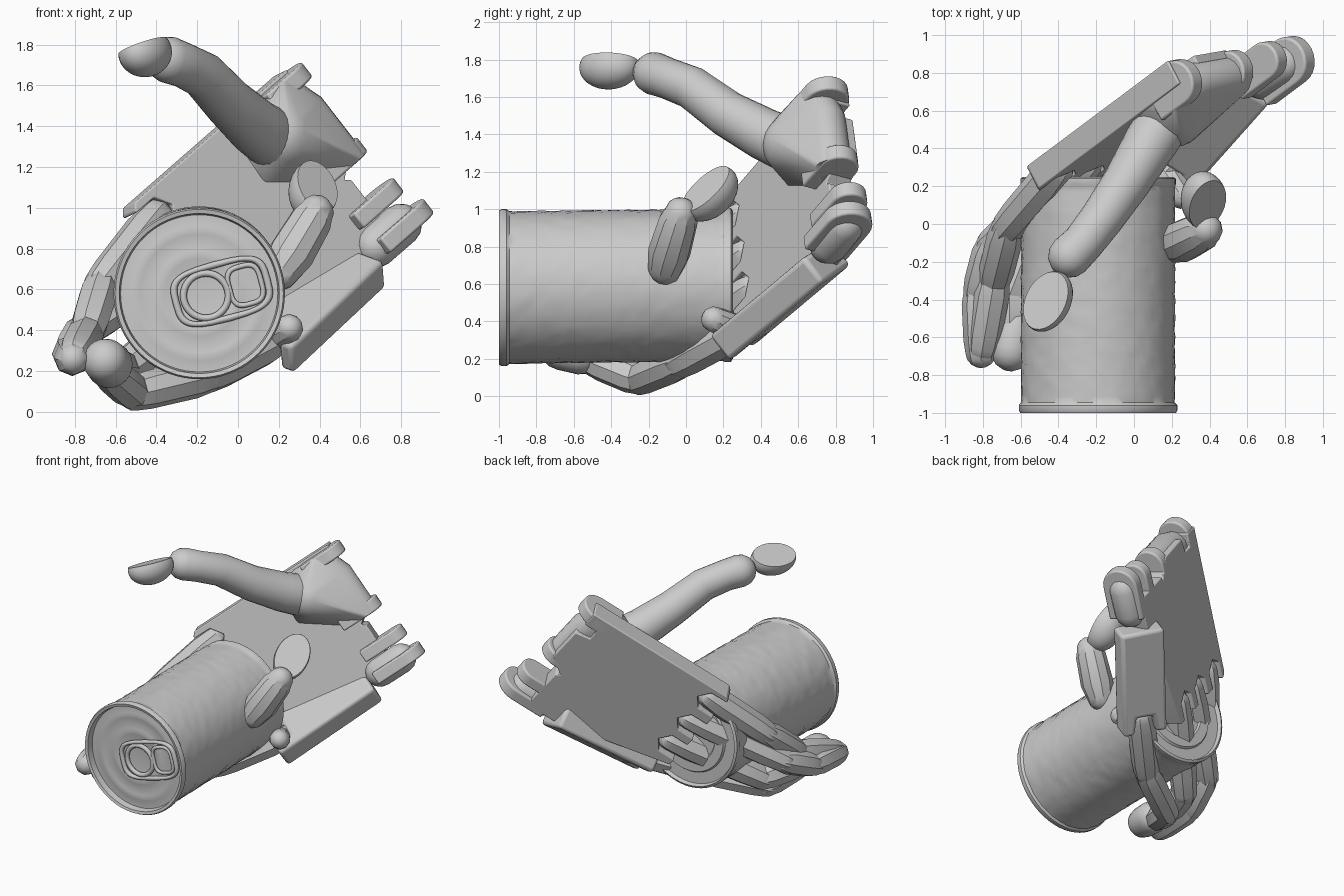
import bpy, bmesh, math, random
from mathutils import Vector as V, Matrix

random.seed(4)
cube = bpy.data.objects.get("Cube")
if cube:
    bpy.data.objects.remove(cube)

grey = bpy.data.materials.new("light_grey")
grey.use_nodes = True
grey.diffuse_color = (0.6, 0.6, 0.6, 1)
grey.node_tree.nodes["Principled BSDF"].inputs["Base Color"].default_value = (0.6, 0.6, 0.6, 1)


def finish(name, bm, angle=35, bevel=0):
    bmesh.ops.recalc_face_normals(bm, faces=bm.faces)
    mesh = bpy.data.meshes.new(name)
    bm.to_mesh(mesh)
    bm.free()
    ob = bpy.data.objects.new(name, mesh)
    bpy.context.collection.objects.link(ob)
    mesh.materials.append(grey)
    bpy.ops.object.select_all(action="DESELECT")
    ob.select_set(True)
    bpy.context.view_layer.objects.active = ob
    bpy.ops.object.shade_smooth_by_angle(angle=math.radians(angle))
    if bevel:
        mod = ob.modifiers.new("rounded_edges", "BEVEL")
        mod.width, mod.segments, mod.limit_method = bevel, 3, "ANGLE"
    return ob


def frame(origin, length, normal):
    """Axes: x along the hand to the wrist, y across it, z out of its back."""
    s, n = V(length).normalized(), V(normal)
    n = (n - s * n.dot(s)).normalized()
    return Matrix.Translation(origin) @ Matrix((s, n.cross(s), n)).transposed().to_4x4()


def slab(name, outline, lo, hi, mat, bevel=0.02):
    bm = bmesh.new()
    face = bm.faces.new([bm.verts.new((s, t, lo)) for s, t in outline])
    new = bmesh.ops.extrude_face_region(bm, geom=[face])["geom"]
    bmesh.ops.translate(bm, verts=[v for v in new if isinstance(v, bmesh.types.BMVert)], vec=(0, 0, hi - lo))
    bm.transform(mat)
    return finish(name, bm, bevel=bevel)


def loft(bm, rings):
    for a, b in zip(rings, rings[1:]):
        for i in range(len(a)):
            j = (i + 1) % len(a)
            bm.faces.new((a[i], a[j], b[j], b[i]))
    bm.faces.new(rings[0])
    bm.faces.new(rings[-1])


def limb(name, points, radii, sides=24, angle=60):
    """Tube through the points with domed ends."""
    pts = [V(p) for p in points]
    a, b = (pts[0] - pts[1]).normalized(), (pts[-1] - pts[-2]).normalized()
    dome = [math.radians(x) for x in (25, 50, 75)]
    path = [(pts[0] + a * radii[0] * math.sin(x), radii[0] * math.cos(x)) for x in reversed(dome)]
    path += list(zip(pts, radii))
    path += [(pts[-1] + b * radii[-1] * math.sin(x), radii[-1] * math.cos(x)) for x in dome]
    bm, rings = bmesh.new(), []
    for i, (p, r) in enumerate(path):
        d = path[min(i + 1, len(path) - 1)][0] - path[max(i - 1, 0)][0]
        q = d.to_track_quat("Z", "X")
        rings.append([bm.verts.new(p + q @ V((r * math.cos(k * math.tau / sides), r * math.sin(k * math.tau / sides), 0)))
                      for k in range(sides)])
    loft(bm, rings)
    return finish(name, bm, angle)


def fingertip(name, centre, axis, flat, radii):
    """Half-ellipsoid pad with a flat cut face."""
    bm = bmesh.new()
    bmesh.ops.create_uvsphere(bm, u_segments=32, v_segments=20, radius=1)
    bmesh.ops.scale(bm, verts=bm.verts, vec=radii)
    geom = bm.verts[:] + bm.edges[:] + bm.faces[:]
    cut = bmesh.ops.bisect_plane(bm, geom=geom, plane_co=(0, 0, radii[2] * 0.3), plane_no=(0, 0, 1), clear_outer=True)
    bmesh.ops.contextual_create(bm, geom=[e for e in cut["geom_cut"] if isinstance(e, bmesh.types.BMEdge)])
    bm.transform(frame(centre, axis, flat))
    return finish(name, bm)


# Main palm plate with knuckle slots and wrist notches
palm = frame((-0.585, 0.295, 0.98), (0.655, 0.49, 0.573), (-0.47, 0.847, -0.249))
slots = (0.13, 0.38, 0.62)
outline = [(1.16, 0), (0.03, 0), (0, 0.03)]
for t in slots:
    outline += [(0, t - 0.085), (0.13, t - 0.085), (0.19, t), (0.13, t + 0.085), (0, t + 0.085)]
outline += [(0, 0.76), (0.85, 0.97), (1.07, 0.97), (1.07, 0.62), (1.04, 0.6), (1.17, 0.5), (1.17, 0.22),
            (1.06, 0.2), (1.06, 0.12), (1.16, 0.12)]
slab("palm_plate", outline, -0.14, 0, palm)

# Thumb mount: smooth hull from the thumb root to the rounded wrist edge
bm = bmesh.new()
bmesh.ops.create_icosphere(bm, subdivisions=3, radius=0.165, matrix=Matrix.Translation((0.87, 0.23, -0.2)))
for k in range(9):
    a = math.radians(-90 + 22.5 * k)
    for s, t in ((1.03, 0.02), (1.1, 0.21), (1.1, 0.56)):
        bm.verts.new((s + 0.11 * math.cos(a), t, -0.13 + 0.11 * math.sin(a)))
for s, t in ((0.68, 0.08), (0.66, 0.36), (0.95, 0.57), (0.8, 0.02)):
    bm.verts.new((s, t, -0.1))
hull = bmesh.ops.convex_hull(bm, input=bm.verts[:])
inside = {v for v in hull["geom_interior"] + hull["geom_unused"] if isinstance(v, bmesh.types.BMVert)}
bmesh.ops.delete(bm, geom=list(inside), context="VERTS")
bm.transform(palm)
finish("thumb_mount", bm, 50)

# Rounded wrist lugs
turn = Matrix(((1, 0, 0), (0, 0, 1), (0, 1, 0))).to_4x4()
for i, (t, r, end) in enumerate(((0.06, 0.12, 1.125), (0.52, 0.11, 1.13), (0.79, 0.1, 1.17), (0.96, 0.13, 1.18))):
    arc = [(end + r * math.cos(x), -r + r * math.sin(x))
           for x in (math.radians(-90 + 15 * k) for k in range(13))]
    slab(f"wrist_lug_{i + 1}", [(0.93, -2 * r)] + arc + [(0.93, 0)], t - 0.045, t + 0.045, palm @ turn, 0.012)

# Folding side plate of the palm
side = frame((0.275, 0.225, 0.185), (0.564, 0.633, 0.529), (0.06, 0.6, -0.78))
slab("side_plate", [(0, 0), (0, -0.08), (0.13, -0.1), (0.13, -0.22), (0, -0.24), (0, -0.32),
                    (0.8, -0.32), (0.8, 0)], -0.17, 0, side, 0.025)
limb("side_plate_hinge", [palm @ V((0.96, 0.95, -0.12)), palm @ V((1.14, 0.95, -0.125))], [0.105, 0.105])

# Fingers, each a chain of tapered faceted links
knuckles = [palm @ V((0.1, t, -0.08)) for t in slots]
fingers = {
    "upper_finger": [knuckles[0], (-0.67, -0.02, 0.62), (-0.74, -0.3, 0.39), (-0.8, -0.65, 0.28)],
    "middle_finger": [knuckles[1], (-0.75, -0.11, 0.4), (-0.82, -0.36, 0.29), (-0.81, -0.68, 0.26)],
    "lower_finger": [knuckles[2], (-0.56, -0.12, 0.21), (-0.66, -0.38, 0.23), (-0.66, -0.55, 0.25)],
    "bottom_finger": [side @ V((0.08, -0.16, -0.1)), (-0.14, -0.03, 0.18), (-0.51, -0.25, 0.09), (-0.63, -0.5, 0.19)],
}
for name, joints in fingers.items():
    for i, (p, q) in enumerate(zip(joints, joints[1:])):
        r = 0.1 - 0.003 * i
        p, q = V(p), V(q)
        limb(f"{name}_link_{i + 1}", [p, p.lerp(q, 0.2), p.lerp(q, 0.8), q],
             [r * 0.88, r, r * 0.97, r * 0.88], 8, 30)
limb("bottom_fingertip", [(-0.63, -0.56, 0.23), (-0.65, -0.67, 0.25)], [0.115, 0.11])
limb("bottom_knuckle", [side @ V((0.06, -0.16, -0.12)), (0.25, 0.15, 0.41)], [0.08, 0.07], 10, 30)

# Curled finger on the far side
limb("curled_finger_link", [(0.21, -0.11, 0.69), (0.26, -0.09, 0.77), (0.36, -0.04, 0.94), (0.38, -0.03, 0.975)],
     [0.095, 0.115, 0.105, 0.09], 10, 30)
fingertip("curled_fingertip", (0.37, 0.125, 1.085), (0.0, 0.72, 0.68), (0.45, -0.55, 0.5), (0.175, 0.12, 0.13))

# Thumb
limb("thumb", [(0.18, 0.58, 1.33), (0.08, 0.42, 1.4), (-0.04, 0.22, 1.51), (-0.17, 0.03, 1.65),
               (-0.27, -0.1, 1.7), (-0.34, -0.17, 1.725)], [0.15, 0.14, 0.125, 0.115, 0.11, 0.115])
fingertip("thumb_tip", (-0.455, -0.41, 1.76), (0.45, 0.88, 0.05), (-0.35, 0.15, 0.92), (0.17, 0.12, 0.12))

# Can: lathed body, rims and ribbed ends, with a slightly dented wall
lid = [(0.01, -0.95), (0.17, -0.95), (0.19, -0.956), (0.21, -0.95), (0.29, -0.95), (0.31, -0.956),
       (0.33, -0.95), (0.385, -0.95), (0.392, -0.995), (0.412, -1), (0.42, -0.985), (0.42, -0.96)]
rows = 36
wall = [(0.407, -0.945 + 1.145 * k / rows) for k in range(rows + 1)]
base = [(0.412, 0.21), (0.412, 0.24), (0.395, 0.25), (0.385, 0.22), (0.3, 0.22), (0.29, 0.235),
        (0.22, 0.235), (0.21, 0.22), (0.01, 0.22)]
bm, rings, around = bmesh.new(), [], 72
for r, y in lid + wall + base:
    ring = []
    for k in range(around):
        a = math.tau * k / around
        rr = r + (random.uniform(-0.003, 0.003) if (r, y) in wall else 0)
        sag = 0.012 * (y + 1)
        ring.append(bm.verts.new((-0.19 + rr * math.cos(a), y, 0.58 + sag + rr * math.sin(a))))
    rings.append(ring)
loft(bm, rings)
finish("can", bm)


# Pull tab made from bent wire loops
def loop(name, cx, cz, hw, hh, power, thick):
    pts = []
    tilt = Matrix.Rotation(math.radians(15), 2)
    for k in range(40):
        a = math.tau * k / 40
        c, s = math.cos(a), math.sin(a)
        u = math.copysign(abs(c) ** power, c) * hw
        w = math.copysign(abs(s) ** power, s) * hh
        x, z = tilt @ V((cx + u, cz + w))
        pts.append(V((-0.08 + x, -0.965, 0.59 + z)))
    bm, rings = bmesh.new(), []
    mid = sum(pts, V()) / len(pts)
    for p in pts:
        out = (p - mid).normalized()
        rings.append([bm.verts.new(p + (out * math.cos(b) + V((0, 1, 0)) * math.sin(b)) * thick)
                      for b in (math.tau * j / 8 for j in range(8))])
    for a, b in zip(rings, rings[1:] + rings[:1]):
        for i in range(8):
            bm.faces.new((a[i], a[i - 1], b[i - 1], b[i]))
    finish(name, bm, 60)


loop("tab_outer_loop", 0, 0, 0.23, 0.135, 0.55, 0.017)
loop("tab_rivet_ring", -0.08, 0, 0.11, 0.11, 1, 0.017)
loop("tab_finger_hole", 0.12, 0, 0.08, 0.095, 0.6, 0.013)
